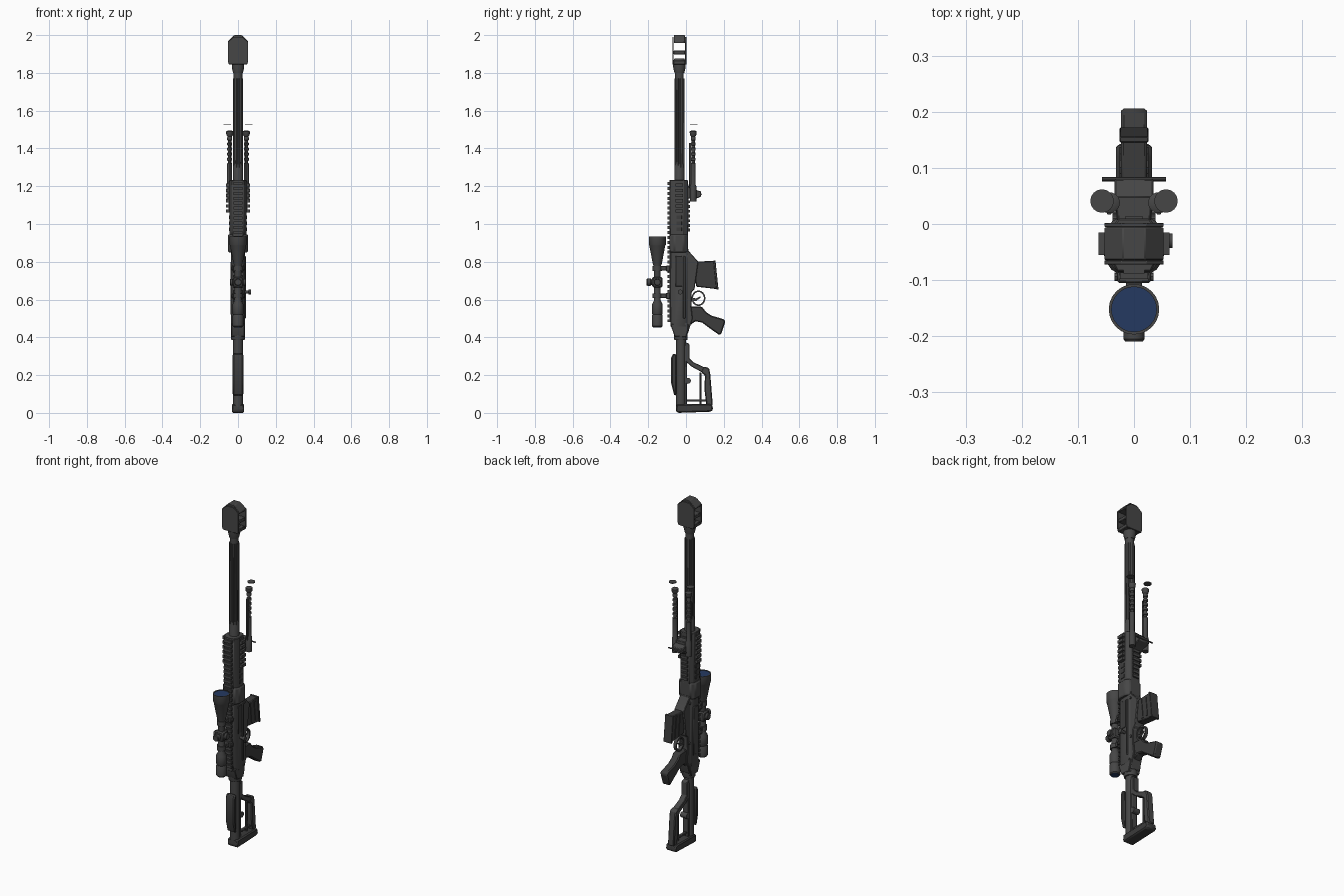
import bpy, bmesh, math
from mathutils import Vector, Matrix

if "Cube" in bpy.data.objects:
    bpy.data.objects.remove(bpy.data.objects["Cube"])


def material(name, rgb):
    m = bpy.data.materials.new(name)
    m.diffuse_color = (*rgb, 1)
    m.use_nodes = True
    m.node_tree.nodes["Principled BSDF"].inputs["Base Color"].default_value = m.diffuse_color
    return m


METAL = material("gunmetal", (0.062, 0.062, 0.062))
DARK = material("dark polymer", (0.045, 0.045, 0.045))
LENS = material("lens blue", (0.018, 0.042, 0.12))


def finish(name, bm, mat, bevel=0):
    bmesh.ops.recalc_face_normals(bm, faces=bm.faces)
    me = bpy.data.meshes.new(name)
    bm.to_mesh(me)
    bm.free()
    me.materials.append(mat)
    ob = bpy.data.objects.new(name, me)
    bpy.context.collection.objects.link(ob)
    if bevel:
        b = ob.modifiers.new("bevel", 'BEVEL')
        b.width, b.segments, b.limit_method = bevel, 1, 'ANGLE'
    return ob


def add_box(bm, x, y, z):
    size = Vector((x[1] - x[0], y[1] - y[0], z[1] - z[0]))
    mid = Vector((sum(x) / 2, sum(y) / 2, sum(z) / 2))
    bmesh.ops.create_cube(bm, size=1, matrix=Matrix.Translation(mid) @ Matrix.Diagonal((*size, 1)))


def box(name, x, y, z, mat=METAL, bevel=0.003):
    bm = bmesh.new()
    add_box(bm, x, y, z)
    return finish(name, bm, mat, bevel)


def prism(name, pts, a, b, axis='X', mat=METAL, bevel=0.003):
    """Extrude a profile: (y,z) along X, (x,z) along Y, (x,y) along Z."""
    put = {'X': lambda p, t: (t, *p), 'Y': lambda p, t: (p[0], t, p[1]), 'Z': lambda p, t: (*p, t)}[axis]
    bm = bmesh.new()
    lo = [bm.verts.new(put(p, a)) for p in pts]
    hi = [bm.verts.new(put(p, b)) for p in pts]
    bm.faces.new(lo)
    bm.faces.new(hi)
    for i in range(len(pts)):
        j = (i + 1) % len(pts)
        bm.faces.new((lo[i], lo[j], hi[j], hi[i]))
    return finish(name, bm, mat, bevel)


def lathe(name, prof, base, axis='Z', sides=20, mat=METAL, flute=0):
    """Turn (radius, distance) pairs about an axis through base."""
    rot = {'Z': Matrix(), 'X': Matrix.Rotation(math.pi / 2, 4, 'Y'), 'Y': Matrix.Rotation(-math.pi / 2, 4, 'X')}[axis]
    m = Matrix.Translation(base) @ rot
    bm = bmesh.new()
    rings = []
    for r, d in prof:
        ring = []
        for i in range(sides):
            a = 2 * math.pi * i / sides
            rr = r - (flute if i % 3 == 0 else 0)
            ring.append(bm.verts.new(m @ Vector((rr * math.cos(a), rr * math.sin(a), d))))
        rings.append(ring)
    for p, q in zip(rings, rings[1:]):
        for i in range(sides):
            j = (i + 1) % sides
            bm.faces.new((p[i], p[j], q[j], q[i]))
    bm.faces.new(rings[0])
    bm.faces.new(rings[-1])
    return finish(name, bm, mat)


def rail(name, z0, z1, half, y0, y1, angle=0):
    """Toothed accessory rail, turned about the bore."""
    bm = bmesh.new()
    ym = y0 + (y1 - y0) * 0.5
    add_box(bm, (-half * .75, half * .75), (ym, y1), (z0, z1))
    n = round((z1 - z0) / 0.026)
    step = (z1 - z0) / n
    for i in range(n):
        add_box(bm, (-half, half), (y0, ym + 0.002), (z0 + i * step, z0 + (i + .6) * step))
    c = Vector((0, BORE, 0))
    bmesh.ops.rotate(bm, verts=bm.verts, cent=c, matrix=Matrix.Rotation(angle, 3, 'Z'))
    return finish(name, bm, METAL)


BORE = -0.035

# Barrel: plain ends, fluted middle
lathe("barrel", [(.027, 1.0), (.027, 1.31), (.023, 1.32), (.023, 1.85)], (0, BORE, 0), sides=24)
lathe("fluted_barrel_section", [(.028, 1.30), (.027, 1.77)], (0, BORE, 0), sides=24, flute=.007)
lathe("barrel_collar", [(.026, 1.80), (.033, 1.83), (.033, 1.865), (.026, 1.875)], (0, BORE, 0))

# Muzzle brake: two plates, baffles and a tapered cap around open side ports
plate = [(-.048, 1.845), (.048, 1.845), (.053, 1.86), (.053, 1.965), (.022, 1.99), (-.022, 1.99), (-.053, 1.965), (-.053, 1.86)]
prism("brake_front_plate", plate, -.072, -.065, 'Y', bevel=.001)
prism("brake_back_plate", plate, -.005, .002, 'Y', bevel=.001)
prism("brake_cap", [(-.053, 1.957), (.053, 1.957), (.053, 1.967), (.02, 2.0), (-.02, 2.0), (-.053, 1.967)], -.064, -.006, 'Y', bevel=.002)
box("brake_middle_baffle", (-.05, .05), (-.066, -.004), (1.898, 1.918))
box("brake_base_baffle", (-.048, .048), (-.066, -.004), (1.845, 1.866))
lathe("muzzle_ring", [(.017, 1.97), (.017, 2.0), (.011, 2.0), (.011, 1.985)], (0, BORE, 0), mat=DARK)

# Handguard with rails on three sides and slotted vents
guard = [(-.03, -.085), (.03, -.085), (.044, -.06), (.044, -.012), (.028, .01), (-.028, .01), (-.044, -.012), (-.044, -.06)]
prism("handguard", guard, .93, 1.232, 'Z')
rail("top_rail", .48, 1.232, .025, -.098, -.078)
for s, side in ((-1, "left"), (1, "right")):
    rail(side + "_side_rail", 1.06, 1.225, .02, BORE - .063, BORE - .04, s * math.pi / 2)
    for i in range(3):
        z = .962 + i * .032
        box(f"{side}_vent_{i}", (s * .044 - .003, s * .044 + .003), (-.05, -.022), (z, z + .02), DARK, .001)
rail("bottom_rail", .96, 1.21, .02, -.09, -.078, math.pi)

# Receiver: bulged front, main body, lower housing
bulge = [(x * 1.22, y * 1.02) for x, y in guard]
prism("receiver_front_bulge", bulge, .85, .945, 'Z', bevel=.006)
upper = [(-.025, -.082), (.025, -.082), (.037, -.06), (.037, .0), (.03, .012), (-.03, .012), (-.037, .0), (-.037, -.06)]
prism("upper_receiver", upper, .455, .87, 'Z')
prism("receiver_rear_slope", [(-.08, .46), (-.06, .405), (.0, .40), (.012, .44), (.012, .47), (-.08, .47)], -.036, .036)
prism("lower_receiver", [(0, .89), (.012, .86), (.065, .80), (.045, .655), (.03, .64), (.028, .56), (.035, .50), (.01, .42), (-.02, .40), (-.02, .89)], -.031, .031)
box("ejection_port", (.034, .040), (-.055, -.02), (.67, .83), DARK, .001)
box("bolt_cover_strip", (.034, .042), (-.015, -.003), (.50, .83))
box("left_body_panel", (-.041, -.034), (-.05, -.01), (.52, .80))
lathe("bolt_handle", [(.008, 0), (.008, .022), (.013, .024), (.013, .036)], (.033, -.03, .64), 'X', 12)
for i, (y, z) in enumerate([(.01, .83), (.015, .60), (.0, .47)]):
    lathe(f"receiver_pin_{i}", [(.007, -.038), (.007, .038)], (0, y, z), 'X', 10)

# Magazine
prism("magazine", [(.03, .80), (.152, .805), (.168, .655), (.055, .668)], -.023, .023, mat=DARK, bevel=.004)
prism("magazine_base", [(.145, .807), (.156, .807), (.172, .653), (.160, .653)], -.026, .026, mat=DARK, bevel=.002)
for s in (-1, 1):
    for i in range(2):
        y = .078 + i * .035
        prism(f"magazine_rib_{s}_{i}", [(y, .79), (y + .012, .79), (y + .024, .675), (y + .012, .675)], s * .022, s * .026, mat=DARK, bevel=0)

# Trigger guard loop and trigger
bm = bmesh.new()
N = 20
loops = []
for ry, rz, x in ((.037, .041, -.009), (.037, .041, .009), (.029, .033, .009), (.029, .033, -.009)):
    loops.append([bm.verts.new((x, .066 + ry * math.cos(2 * math.pi * i / N), .607 + rz * math.sin(2 * math.pi * i / N))) for i in range(N)])
for k in range(4):
    p, q = loops[k], loops[(k + 1) % 4]
    for i in range(N):
        bm.faces.new((p[i], p[(i + 1) % N], q[(i + 1) % N], q[i]))
finish("trigger_guard", bm, METAL)
prism("trigger", [(.025, .61), (.055, .606), (.078, .618), (.075, .608), (.052, .592), (.025, .59)], -.005, .005, bevel=.001)

# Pistol grip
prism("pistol_grip", [(.015, .565), (.085, .562), (.105, .535), (.135, .515), (.203, .495), (.208, .482), (.186, .415), (.175, .413), (.12, .452), (.085, .478), (.05, .485), (.015, .46)],
      -.023, .023, mat=DARK, bevel=.008)

# Telescopic sight
SC = -.152
lathe("scope_body", [(.024, .455), (.028, .46), (.028, .515), (.025, .52), (.028, .525), (.028, .575), (.018, .595), (.018, .775), (.024, .79), (.042, .885), (.045, .89), (.045, .935), (.040, .935), (.040, .929)], (0, SC, 0), sides=24)
lathe("front_lens", [(.041, .929), (.041, .932)], (0, SC, 0), sides=24, mat=LENS)
lathe("rear_lens", [(.022, .453), (.022, .457)], (0, SC, 0), sides=24, mat=LENS)
box("turret_block", (-.027, .027), (SC - .027, SC + .027), (.665, .72), bevel=.006)
lathe("elevation_turret", [(.016, -.057), (.019, -.053), (.019, -.035), (.014, -.03), (.014, 0)], (0, SC, .692), 'Y', 16)
lathe("side_turrets", [(.016, -.042), (.018, -.04), (.018, -.028), (.013, -.026), (.013, .026), (.018, .028), (.018, .04), (.016, .042)], (0, SC, .692), 'X', 16)
for z, part in ((.62, "rear"), (.765, "front")):
    lathe(part + "_scope_ring", [(.025, z - .013), (.025, z + .013)], (0, SC, 0))
    box(part + "_scope_mount", (-.014, .014), (SC + .015, -.09), (z - .012, z + .012))
    box(part + "_scope_clamp", (-.029, .029), (-.105, -.084), (z - .016, z + .016))
    lathe(part + "_clamp_screw", [(.008, -.035), (.008, .035)], (0, -.094, z), 'X', 8)

# Bipod folded forward along the barrel
box("bipod_mount", (-.03, .03), (.0, .05), (1.135, 1.20))
prism("bipod_hinge", [(.02, 1.12), (.055, 1.135), (.08, 1.145), (.08, 1.172), (.055, 1.18), (.03, 1.19)], -.035, .035)
lathe("bipod_cross_pin", [(.004, -.057), (.004, .057)], (0, .08, 1.158), 'X', 8)
for s, side in ((-1, "left"), (1, "right")):
    leg = [(.017, 1.12), (.017, 1.20), (.013, 1.21), (.013, 1.32)]
    for i in range(5):  # height notches
        z = 1.325 + i * .027
        leg += [(.009, z), (.009, z + .009), (.013, z + .011), (.013, z + .024)]
    leg += [(.011, 1.462), (.018, 1.472), (.019, 1.49), (.012, 1.494)]
    lathe(side + "_bipod_leg", leg, (s * .044, .038, 0), sides=14)
    box(side + "_leg_spring", (s * .044 - .004, s * .044 + .004), (.017, .027), (1.19, 1.43), bevel=.001)
    lathe(side + "_foot_disc", [(.021, 1.524), (.021, 1.528)], (s * .057, .041, 0), sides=16)

# Skeleton stock
lathe("stock_tube", [(.026, .03), (.026, .42)], (0, -.027, 0), sides=16)
lathe("stock_tube_nut", [(.034, .385), (.036, .39), (.036, .42)], (0, -.027, 0), sides=12)
box("stock_spine", (-.018, .018), (-.045, .004), (.045, .36))
prism("cheek_rest", [(-.05, .31), (-.068, .315), (-.079, .29), (-.079, .16), (-.062, .09), (-.05, .095)], -.028, .028, mat=DARK, bevel=.008)
prism("butt_pad", [(-.055, .012), (-.045, .0), (.13, .006), (.143, .015), (.14, .042), (.12, .048), (-.05, .045)], -.032, .032, mat=DARK, bevel=.006)
prism("stock_upper_arm", [(-.005, .375), (.018, .365), (.018, .29), (.04, .268), (.1, .24), (.09, .212), (.03, .245), (-.005, .275)], -.018, .018)
prism("stock_lower_strut", [(.085, .235), (.1, .246), (.122, .236), (.128, .21), (.142, .04), (.108, .04), (.098, .12), (.1, .2), (.082, .212)], -.02, .02, bevel=.005)
lathe("stock_adjust_rod", [(.006, .04), (.006, .215)], (0, .077, 0), sides=10)
box("stock_cross_bar", (-.008, .008), (-.01, .115), (.06, .072), bevel=.002)
lathe("adjust_wheel", [(.016, -.02), (.016, .02)], (0, .01, .17), 'X', 14)

# Smooth round parts, keep corners sharp
for ob in bpy.data.objects:
    ob.select_set(True)
bpy.context.view_layer.objects.active = bpy.data.objects["barrel"]
bpy.ops.object.shade_smooth_by_angle(angle=math.radians(32))
